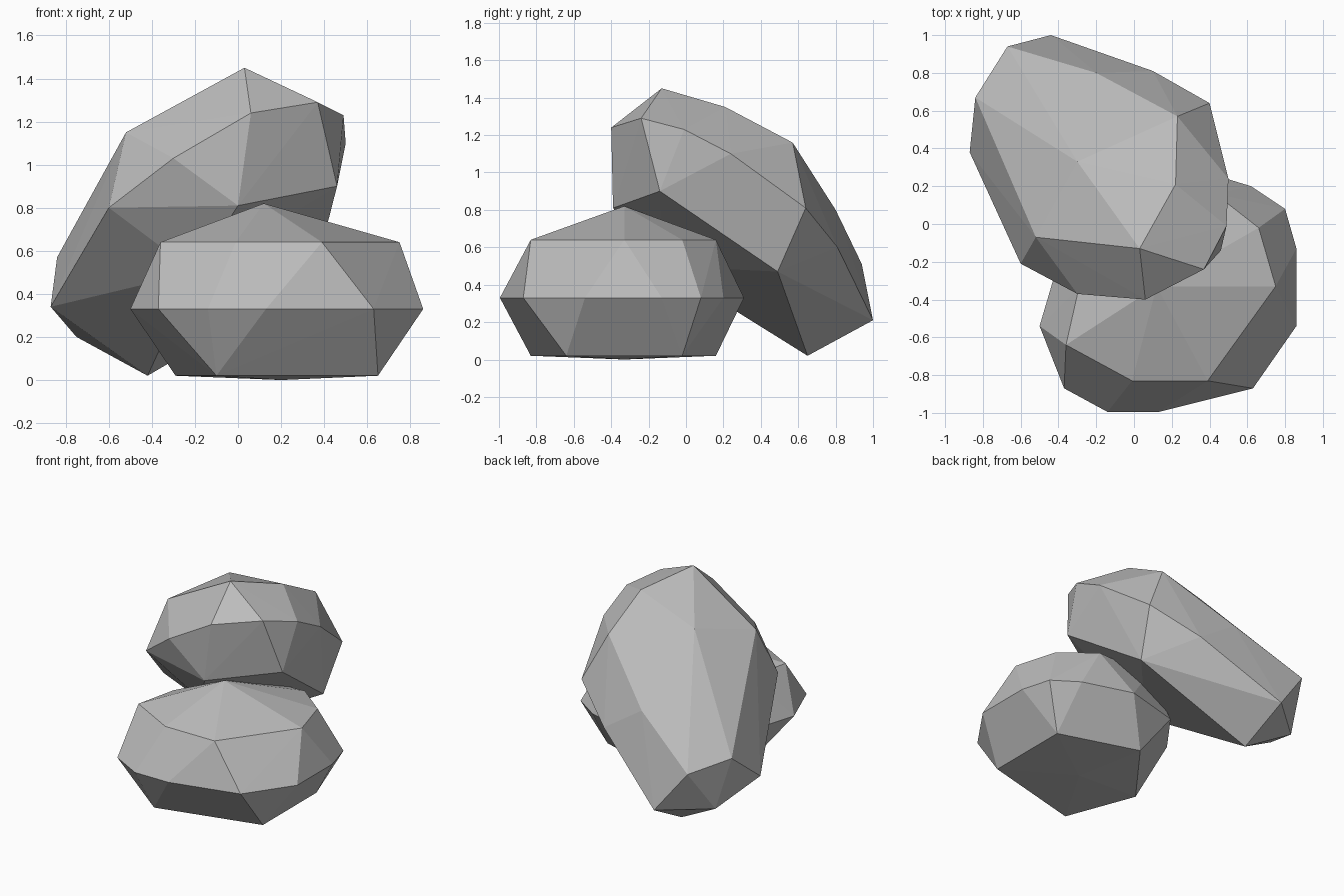
import bpy
import bmesh
from mathutils import Vector

default_cube = bpy.data.objects.get("Cube")
if default_cube:
    bpy.data.objects.remove(default_cube, do_unlink=True)

# Single stone colour
stone = bpy.data.materials.new("stone_grey")
stone.use_nodes = True
stone.diffuse_color = (0.5, 0.5, 0.5, 1)
stone.node_tree.nodes["Principled BSDF"].inputs["Base Color"].default_value = stone.diffuse_color
stone.node_tree.nodes["Principled BSDF"].inputs["Roughness"].default_value = 0.9

UNIT = 0.01  # corners are given in hundredths


def faceted_rock(name, corners):
    """Wrap a convex, flat-faced boulder around its chiselled corners."""
    bm = bmesh.new()
    for corner in corners:
        bm.verts.new(Vector(corner) * UNIT)
    hull = bmesh.ops.convex_hull(bm, input=bm.verts[:])
    buried = {item for item in hull["geom_interior"] + hull["geom_unused"]
              if isinstance(item, bmesh.types.BMVert)}
    bmesh.ops.delete(bm, geom=list(buried), context="VERTS")
    bmesh.ops.recalc_face_normals(bm, faces=bm.faces[:])
    mesh = bpy.data.meshes.new(name)
    bm.to_mesh(mesh)
    bm.free()
    mesh.materials.append(stone)
    rock = bpy.data.objects.new(name, mesh)
    bpy.context.collection.objects.link(rock)
    return rock


def stack_rings(*rings):
    """Turn (height, outline) cross-sections into a list of corners."""
    return [(x, y, height) for height, outline in rings for x, y in outline]


# Lower rock: level cross-sections from the underside to the peak
underside = [(20, -33)]
foot = [(65, -2), (65, -64), (-10, -83), (-29, -33), (8, 16)]
waist = [(86, -54), (86, -13), (80, 8), (62, 20), (26, 31), (-15, 20),
         (-37, -10), (-50, -54), (-37, -87), (-14, -99.5), (13, -99.5), (63, -87)]
shoulder = [(-36, -64), (-1, -83), (39, -83), (75, -33), (66, -2),
            (43, 16), (0, 14), (-29, -33)]
peak = [(12, -33)]
faceted_rock("lower_rock", stack_rings(
    (0, underside), (2, foot), (33, waist), (64, shoulder), (82, peak)))

# Leaning rock: crown, the belt around its rim, and its underside
crown = [(3, -13, 145), (22, 21, 135), (23, 57, 116), (-20, 80, 80),
         (-67, 94, 51), (-84, 67, 57), (-52, -7, 115), (-30, 33, 125)]
belt = [(6, -40, 124), (37, -24, 129), (49, -1, 123), (50, 24, 110),
        (40, 64, 81), (10, 81, 60), (-44, 100, 21), (-87, 38, 34),
        (-64, -6, 70), (-60, 15, 98), (-60, -21, 80), (-30, -37, 103)]
base = [(0, -39, 81), (46, -14, 90), (35, 49, 47), (-42, 65, 2),
        (-75, 73, 20), (-20, -12, 50)]
faceted_rock("leaning_rock", crown + belt + base)
